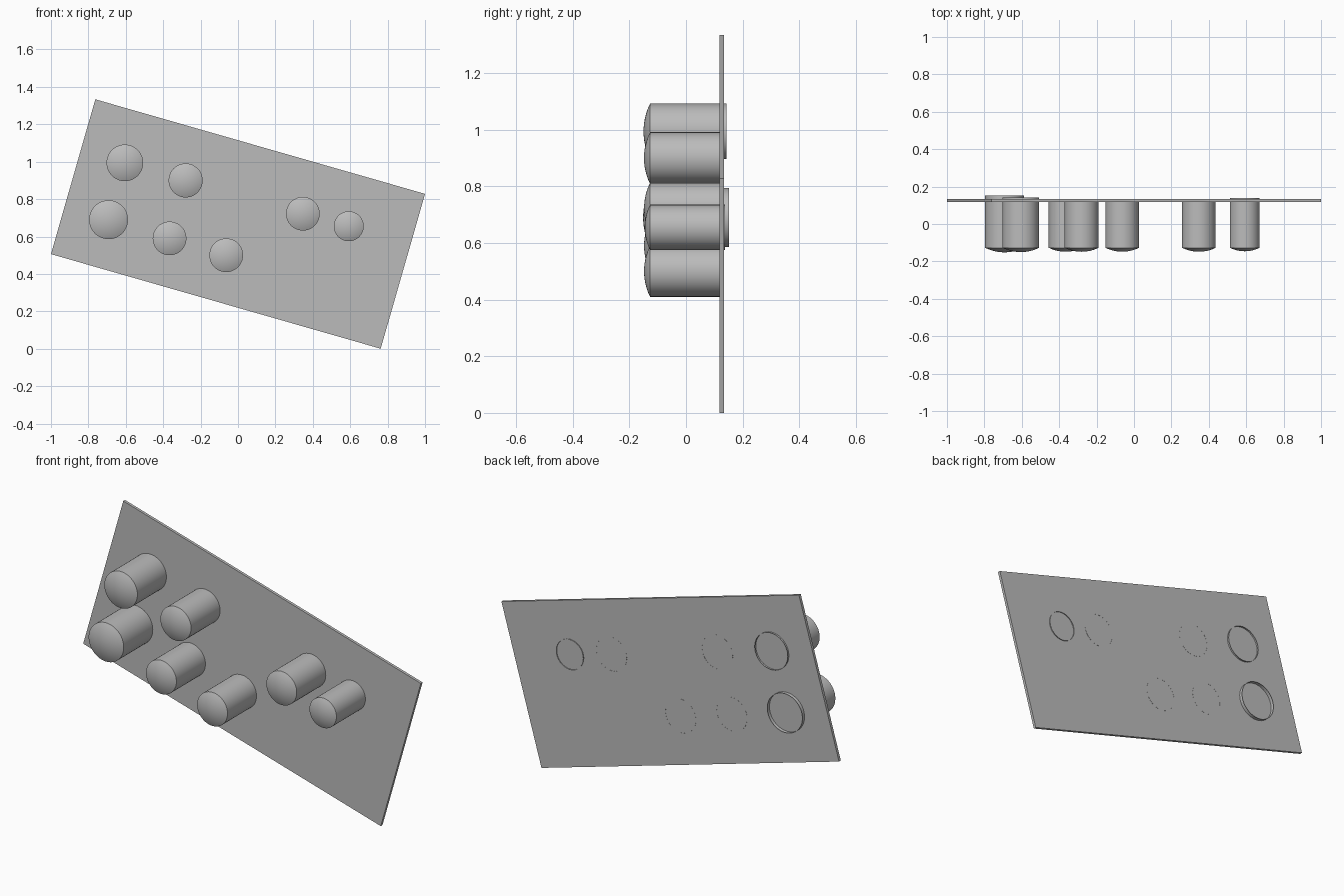
import bpy, bmesh, math
from mathutils import Matrix, Vector

cube = bpy.data.objects.get("Cube")
if cube:
    bpy.data.objects.remove(cube, do_unlink=True)

grey = bpy.data.materials.new("plain grey")
grey.use_nodes = True
colour = (0.5, 0.5, 0.5, 1)
grey.diffuse_color = colour
grey.node_tree.nodes["Principled BSDF"].inputs["Base Color"].default_value = colour


def add_object(name, bm):
    mesh = bpy.data.meshes.new(name)
    bm.to_mesh(mesh)
    bm.free()
    mesh.materials.append(grey)
    obj = bpy.data.objects.new(name, mesh)
    bpy.context.collection.objects.link(obj)
    return obj


# Thin rectangular plate, tilted in the front plane
bm = bmesh.new()
bmesh.ops.create_cube(bm, size=1)
bmesh.ops.scale(bm, vec=(1.834, 0.015, 0.861), verts=bm.verts)
bmesh.ops.rotate(bm, matrix=Matrix.Rotation(math.radians(16), 3, "Y"), verts=bm.verts)
bmesh.ops.translate(bm, vec=(0, 0.126, 0.667), verts=bm.verts)
add_object("plate", bm)

SEGMENTS = 48
DOME_RINGS = 8
FRONT = -0.127


def domed_peg(name, x, z, radius, back):
    """Open-backed tube closed at the front by a shallow spherical cap."""
    sag = radius * 0.235
    sphere = (radius ** 2 + sag ** 2) / (2 * sag)
    sweep = math.asin(radius / sphere)
    profile = [(radius, back), (radius, FRONT)]
    for i in range(1, DOME_RINGS):
        a = sweep * (1 - i / DOME_RINGS)
        profile.append((sphere * math.sin(a), FRONT - sag + sphere * (1 - math.cos(a))))
    bm = bmesh.new()
    rings = []
    for r, y in profile:
        rings.append([bm.verts.new((x + r * math.cos(t), y, z + r * math.sin(t)))
                      for t in (math.tau * k / SEGMENTS for k in range(SEGMENTS))])
    apex = bm.verts.new((x, FRONT - sag, z))
    for k in range(SEGMENTS):
        n = (k + 1) % SEGMENTS
        for a, b in zip(rings, rings[1:]):
            bm.faces.new((a[k], a[n], b[n], b[k]))
        bm.faces.new((rings[-1][k], rings[-1][n], apex))
    # Point every face away from the peg's axis
    bm.normal_update()
    middle = Vector((x, 0, z))
    for f in bm.faces:
        if f.normal.dot(f.calc_center_median() - middle) < 0:
            f.normal_flip()
    # Smooth wall and dome, sharp rim between them
    for f in bm.faces:
        f.smooth = True
    for e in bm.edges:
        if len(e.link_faces) == 2 and e.calc_face_angle() > math.radians(20):
            e.smooth = False
    add_object(name, bm)


# Pegs: name, x, z, radius, back end
for peg in [
    ("upper_outer_peg", -0.605, 0.994, 0.098, 0.143),
    ("upper_inner_peg", -0.28, 0.90, 0.091, 0.134),
    ("lower_outer_peg", -0.692, 0.69, 0.104, 0.152),
    ("lower_middle_peg", -0.366, 0.59, 0.09, 0.134),
    ("lower_inner_peg", -0.063, 0.50, 0.09, 0.134),
    ("far_peg", 0.347, 0.722, 0.09, 0.134),
    ("small_far_peg", 0.592, 0.655, 0.08, 0.138),
]:
    domed_peg(*peg)
